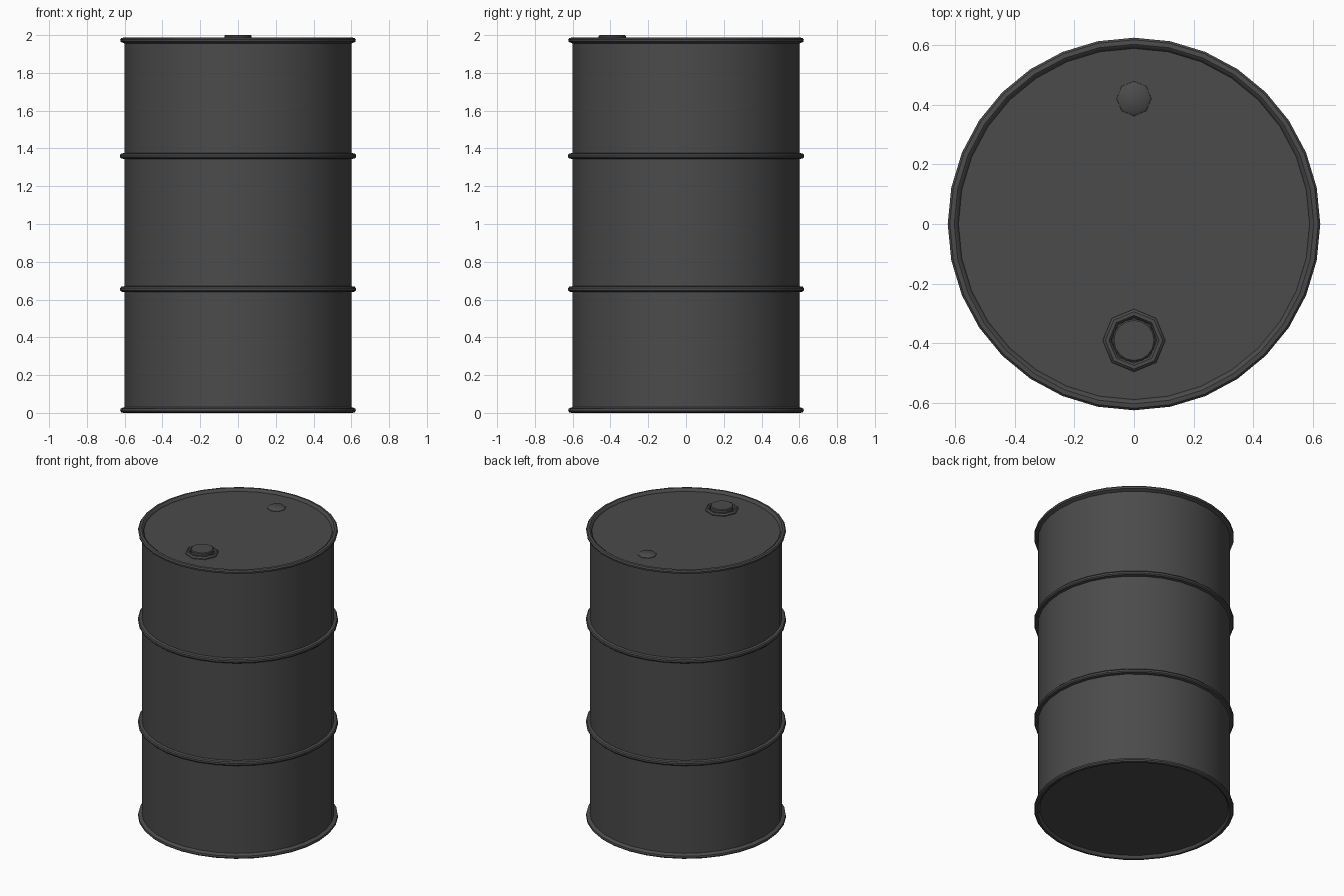
import bpy, bmesh, math

if "Cube" in bpy.data.objects:
    bpy.data.objects.remove(bpy.data.objects["Cube"])

steel = bpy.data.materials.new("dark grey steel")
steel.diffuse_color = (0.07, 0.07, 0.07, 1)
steel.use_nodes = True
steel.node_tree.nodes["Principled BSDF"].inputs["Base Color"].default_value = steel.diffuse_color


def lathe(name, profile, sides, x=0, y=0, closed=False, angle=40):
    """Revolve (radius, z) points, listed from the bottom outwards and up, about a vertical axis."""
    bm = bmesh.new()
    rings = []
    for r, z in profile:
        if r == 0:
            rings.append([bm.verts.new((x, y, z))] * sides)
        else:
            rings.append([bm.verts.new((x + r * math.cos(2 * math.pi * i / sides),
                                        y + r * math.sin(2 * math.pi * i / sides), z))
                          for i in range(sides)])
    pairs = list(zip(rings, rings[1:]))
    if closed:
        pairs.append((rings[-1], rings[0]))
    for a, b in pairs:
        for i in range(sides):
            j = (i + 1) % sides
            bm.faces.new(list(dict.fromkeys((a[i], a[j], b[j], b[i]))))
    bmesh.ops.recalc_face_normals(bm, faces=bm.faces)
    mesh = bpy.data.meshes.new(name)
    bm.to_mesh(mesh)
    bm.free()
    mesh.materials.append(steel)
    ob = bpy.data.objects.new(name, mesh)
    bpy.context.collection.objects.link(ob)
    bpy.ops.object.select_all(action='DESELECT')
    ob.select_set(True)
    bpy.context.view_layer.objects.active = ob
    bpy.ops.object.shade_smooth_by_angle(angle=math.radians(angle))
    return ob


def hoop(z):
    """Raised stiffening hoop pressed into the wall."""
    return [(0.60, z - 0.016), (0.618, z - 0.013), (0.624, z - 0.006),
            (0.624, z + 0.006), (0.618, z + 0.013), (0.60, z + 0.016)]


# Drum: recessed base, bottom rim, two hoops, top rim, recessed lid
bottom = [(0, 0.018), (0.588, 0.018), (0.593, 0.006), (0.602, 0),
          (0.617, 0.002), (0.624, 0.010), (0.622, 0.022), (0.60, 0.032)]
top = [(r, 1.987 - z) for r, z in reversed(bottom)]
lathe("drum", bottom + hoop(0.655) + hoop(1.36) + top, 32)

# Large filler opening: octagonal collar with a round screw cap
collar = [(0.105, 1.960), (0.105, 1.975), (0.096, 1.984),
          (0.084, 1.984), (0.076, 1.975), (0.076, 1.960)]
lathe("filler_collar", collar, 8, y=-0.39, closed=True)
lathe("filler_cap", [(0, 1.960), (0.072, 1.960), (0.072, 1.995), (0.067, 2.0), (0, 2.0)],
      16, y=-0.39)

# Small vent plug
lathe("vent_plug", [(0, 1.960), (0.06, 1.960), (0.058, 1.972), (0.046, 1.981), (0, 1.981)],
      8, y=0.42)
